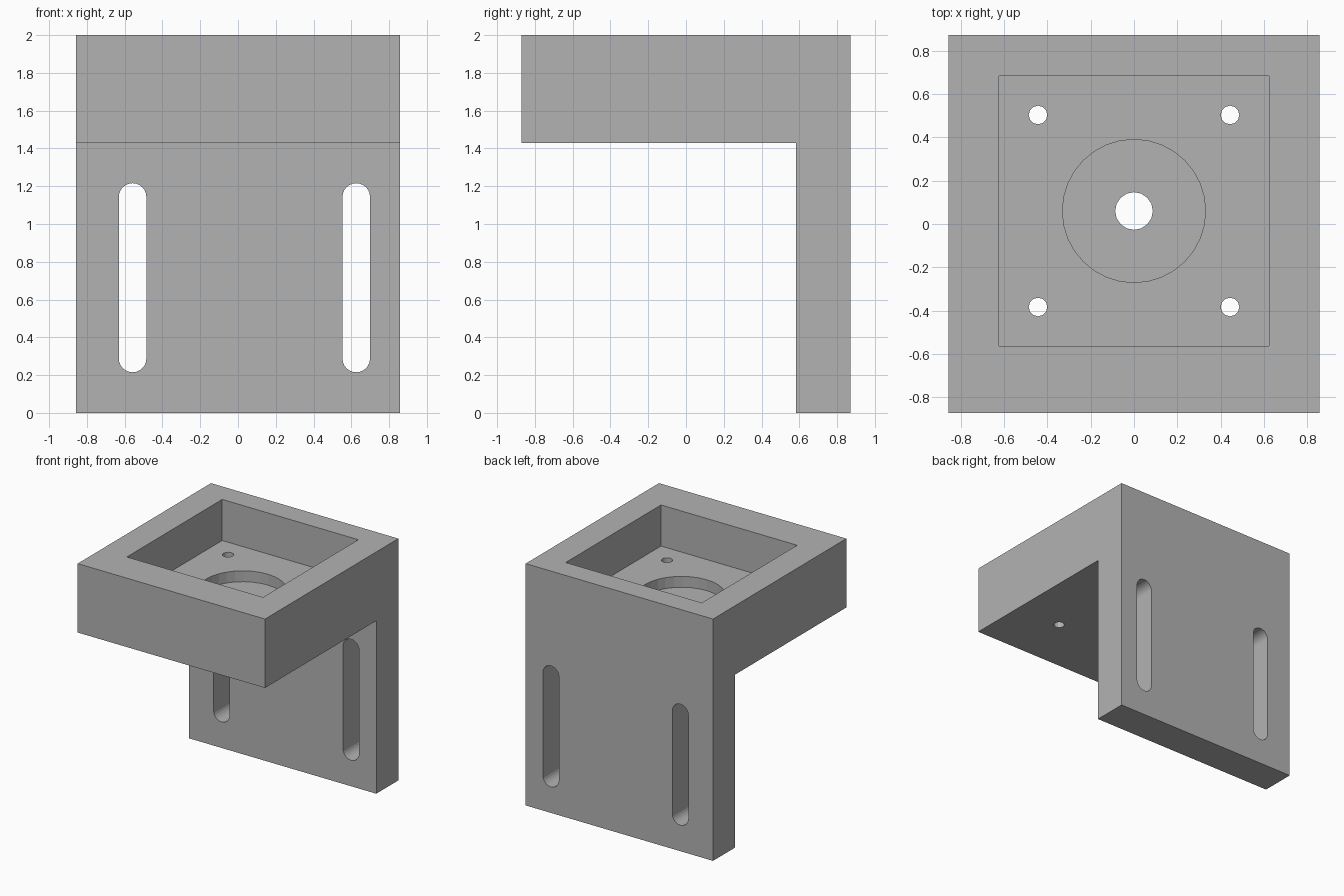
import bpy
import bmesh
from math import pi, cos, sin
from mathutils import Matrix, Vector

cube = bpy.data.objects.get("Cube")
if cube:
    bpy.data.objects.remove(cube, do_unlink=True)

grey = bpy.data.materials.new("plain grey")
grey.use_nodes = True
GREY = (0.45, 0.45, 0.45, 1)
grey.diffuse_color = GREY
grey.node_tree.nodes["Principled BSDF"].inputs["Base Color"].default_value = GREY


def prism(name, outline, axis, start, end):
    """Extrude a closed 2D outline along one axis; (u, v) fill the other two in order."""
    bm = bmesh.new()
    points = []
    for u, v in outline:
        co = [u, v]
        co.insert("xyz".index(axis), start)
        points.append(bm.verts.new(co))
    face = bm.faces.new(points)
    grown = bmesh.ops.extrude_face_region(bm, geom=[face])
    offset = Vector([end - start if a == axis else 0 for a in "xyz"])
    moved = [g for g in grown["geom"] if isinstance(g, bmesh.types.BMVert)]
    bmesh.ops.translate(bm, verts=moved, vec=offset)
    bmesh.ops.recalc_face_normals(bm, faces=bm.faces)
    mesh = bpy.data.meshes.new(name)
    bm.to_mesh(mesh)
    bm.free()
    mesh.materials.append(grey)
    obj = bpy.data.objects.new(name, mesh)
    bpy.context.collection.objects.link(obj)
    return obj


def circle(x, y, r, sides):
    return [(x + r * cos(2 * pi * i / sides), y + r * sin(2 * pi * i / sides))
            for i in range(sides)]


def slot(x, low, high, r, steps=12):
    """Upright rounded slot outline between two arc centres."""
    arc = [pi * i / steps for i in range(steps + 1)]
    return ([(x + r * cos(a), high + r * sin(a)) for a in arc] +
            [(x - r * cos(a), low - r * sin(a)) for a in arc])


def cut(target, cutter):
    mod = target.modifiers.new("cut", 'BOOLEAN')
    mod.operation = 'DIFFERENCE'
    mod.solver = 'EXACT'
    mod.object = cutter
    bpy.context.view_layer.objects.active = target
    bpy.ops.object.modifier_apply(modifier=mod.name)
    bpy.data.objects.remove(cutter, do_unlink=True)


W, D, TOP = 0.857, 0.871, 2.0
SHELF, PLATE = 1.43, 0.583      # shelf underside, mounting plate front
CENTRE = 0.06                   # pocket centre in y
FLOOR, SEAT = 1.66, 1.57        # pocket floor, round recess floor

# L-shaped bracket body
bracket = prism("motor_bracket",
                [(-D, SHELF), (PLATE, SHELF), (PLATE, 0), (D, 0), (D, TOP), (-D, TOP)],
                'x', -W, W)

# Square pocket, round recess and shaft hole
h = 0.623
pocket = [(sx * h, CENTRE + sy * h) for sx, sy in ((-1, -1), (1, -1), (1, 1), (-1, 1))]
cut(bracket, prism("pocket_cutter", pocket, 'z', FLOOR, TOP + 0.1))
cut(bracket, prism("recess_cutter", circle(0, CENTRE, 0.33, 32), 'z', SEAT, TOP))
cut(bracket, prism("shaft_cutter", circle(0, CENTRE, 0.087, 16), 'z', SHELF - 0.1, TOP))

# Four screw holes
for sx in (-1, 1):
    for sy in (-1, 1):
        hole = circle(sx * 0.443, CENTRE + sy * 0.443, 0.043, 12)
        cut(bracket, prism("screw_cutter", hole, 'z', SHELF - 0.1, TOP))

# Adjustment slots through the mounting plate
for x in (-0.558, 0.626):
    cut(bracket, prism("slot_cutter", slot(x, 0.288, 1.143, 0.073), 'y', PLATE - 0.1, D + 0.1))
